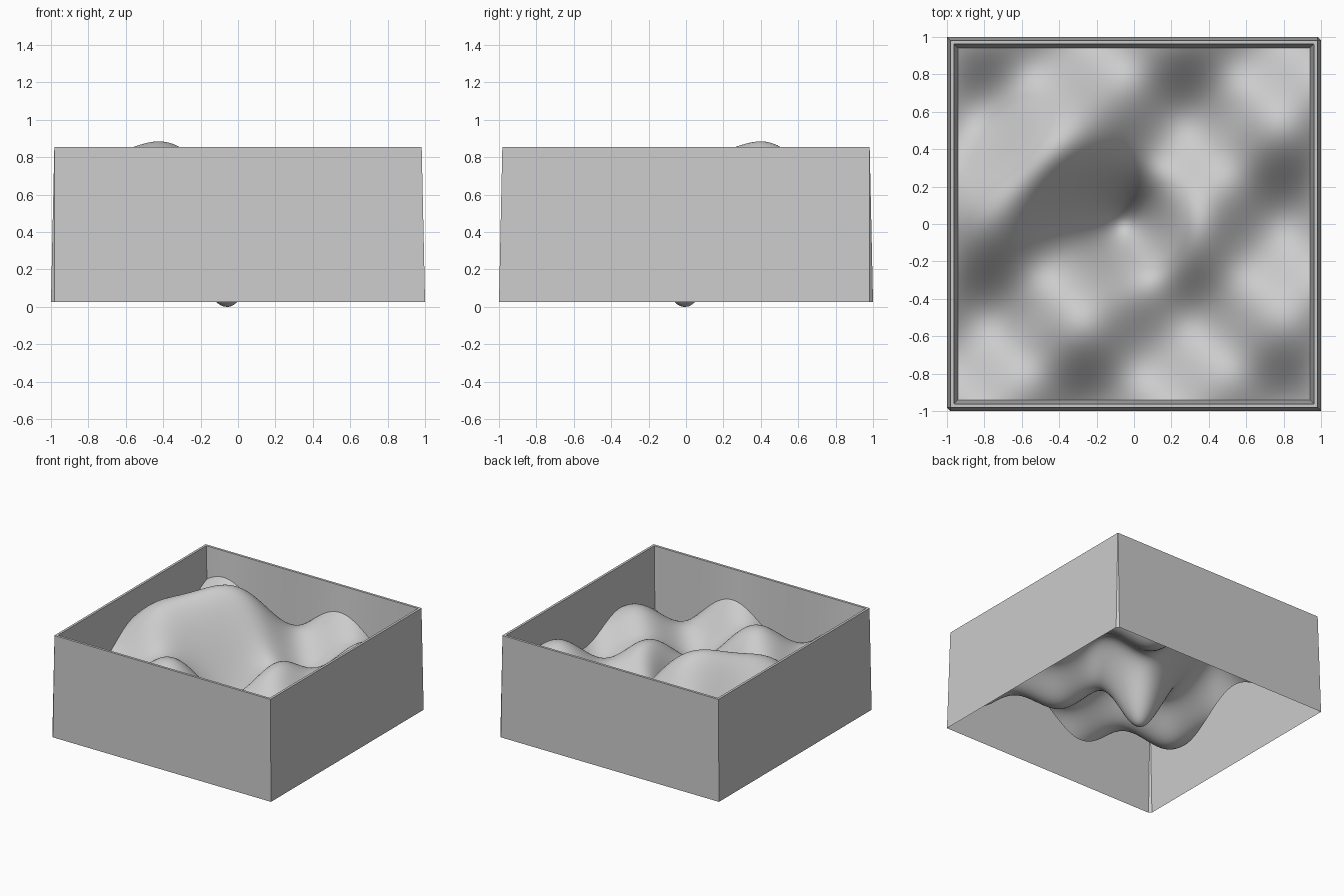
import bpy, bmesh, math

if "Cube" in bpy.data.objects:
    bpy.data.objects.remove(bpy.data.objects["Cube"])

K = 5.93                      # wave number of the rolling surface
TOP, BOTTOM = 0.855, 0.025    # wall heights
INNER = 0.942                 # half size of the surface

grey = bpy.data.materials.new("plain_grey")
grey.diffuse_color = (0.6, 0.6, 0.6, 1)
grey.use_nodes = True
grey.node_tree.nodes["Principled BSDF"].inputs["Base Color"].default_value = grey.diffuse_color


def make_object(name, bm, smooth=False):
    mesh = bpy.data.meshes.new(name)
    for f in bm.faces:
        f.smooth = smooth
    bm.to_mesh(mesh)
    bm.free()
    mesh.materials.append(grey)
    obj = bpy.data.objects.new(name, mesh)
    bpy.context.collection.objects.link(obj)
    return obj


def bump(x, y, cx, cy, h, s):
    return h * math.exp(-((x - cx) ** 2 + (y - cy) ** 2) / s ** 2)


def height(x, y):
    z = 0.505 + 0.18 * math.sin(K * x) * math.cos(K * y)
    z += bump(x, y, -0.53, 0.317, 0.36, 0.33)     # tall hill
    z += bump(x, y, -0.007, 0.0, -0.485, 0.24)    # deep pit
    z += bump(x, y, 0.7, -0.65, -0.13, 0.45)      # shallow dip
    return max(z, 0.0)


def bridge(bm, a, b):
    n = len(a)
    for i in range(n):
        j = (i + 1) % n
        bm.faces.new((a[i], a[j], b[j], b[i]))


# Rolling surface
N = 120
bm = bmesh.new()
bmesh.ops.create_grid(bm, x_segments=N, y_segments=N, size=INNER)
for v in bm.verts:
    v.co.z = height(v.co.x, v.co.y)
make_object("wavy_surface", bm, smooth=True)

# Inner lining: from the rim down to the edge of the surface
bm = bmesh.new()
low, high = [], []
corners = [(-1, -1), (1, -1), (1, 1), (-1, 1)]
for i, (ax, ay) in enumerate(corners):
    bx, by = corners[(i + 1) % 4]
    for k in range(N):
        t = k / N
        x, y = ax + (bx - ax) * t, ay + (by - ay) * t
        px, py = x * INNER, y * INNER
        low.append(bm.verts.new((px, py, height(px, py))))
        high.append(bm.verts.new((x * 0.962, y * 0.962, TOP)))
bridge(bm, high, low)
make_object("inner_lining", bm)


# Outer walls: open below, two opposite corners cut by a thin wedge
def ring(bm, r, z, cut):
    pts = [(-r + cut, -r), (r, -r), (r, r - cut), (r - cut, r), (-r, r), (-r, -r + cut)]
    return [bm.verts.new((x, y, z)) for x, y in pts]


bm = bmesh.new()
base = ring(bm, 1.0, BOTTOM, 0.018)
edge = ring(bm, 0.982, TOP, 0.002)
rim = ring(bm, 0.962, TOP, 0.002)
bridge(bm, base, edge)
bridge(bm, edge, rim)
make_object("outer_walls", bm)
